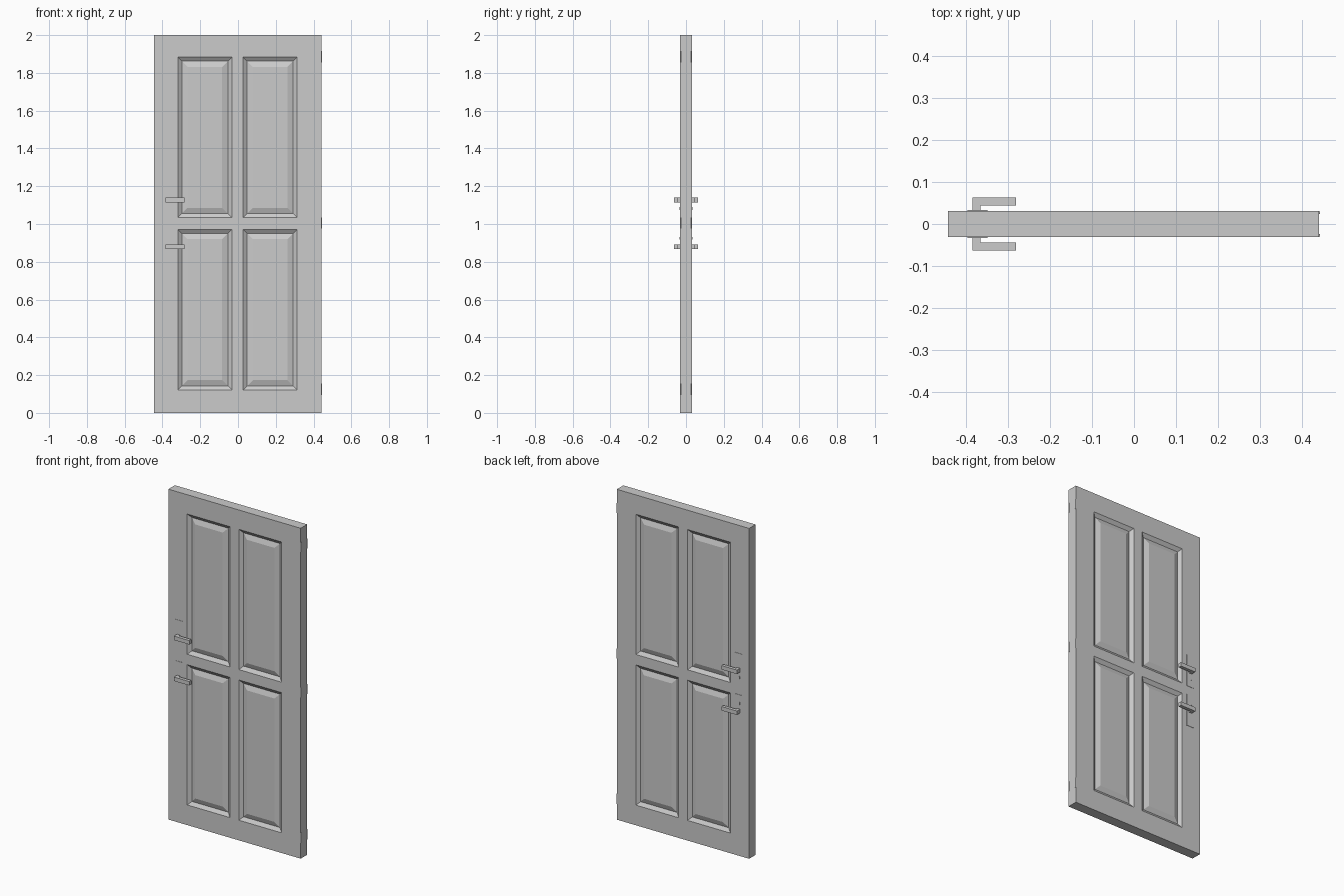
import bpy, bmesh

if "Cube" in bpy.data.objects:
    bpy.data.objects.remove(bpy.data.objects["Cube"])

CX, HALF_W, T = -0.0015, 0.443, 0.031   # slab centre, half width, half thickness


def make_object(name, bm):
    mesh = bpy.data.meshes.new(name)
    bmesh.ops.recalc_face_normals(bm, faces=bm.faces)
    bm.to_mesh(mesh)
    bm.free()
    ob = bpy.data.objects.new(name, mesh)
    bpy.context.collection.objects.link(ob)
    return ob


def mirror_y(ob):
    mod = ob.modifiers.new("Mirror", 'MIRROR')
    mod.use_axis = (False, True, False)
    mod.merge_threshold = 0.0002


def prism(name, profile, z0, z1):
    """Extrude an xy outline between two heights."""
    bm = bmesh.new()
    face = bm.faces.new([bm.verts.new((x, y, z0)) for x, y in profile])
    ext = bmesh.ops.extrude_face_region(bm, geom=[face])
    verts = [v for v in ext["geom"] if isinstance(v, bmesh.types.BMVert)]
    bmesh.ops.translate(bm, verts=verts, vec=(0, 0, z1 - z0))
    return make_object(name, bm)


def box(name, x0, x1, y0, y1, z0, z1):
    return prism(name, [(x0, y0), (x1, y0), (x1, y1), (x0, y1)], z0, z1)


# Door slab: front half with four moulded panels, mirrored to the back
bm = bmesh.new()
xs = [CX + d for d in (-HALF_W, -0.317, -0.031, 0.029, 0.315, HALF_W)]
zs = [0, 0.122, 0.971, 1.034, 1.883, 2]
grid = [[bm.verts.new((x, -T, z)) for z in zs] for x in xs]
panels = []
for i in range(5):
    for j in range(5):
        f = bm.faces.new((grid[i][j], grid[i + 1][j], grid[i + 1][j + 1], grid[i][j + 1]))
        if i in (1, 3) and j in (1, 3):
            panels.append(f)
rim = [e for e in bm.edges if e.is_boundary]
ext = bmesh.ops.extrude_edge_only(bm, edges=rim)
for v in ext["geom"]:
    if isinstance(v, bmesh.types.BMVert):
        v.co.y = 0
bm.normal_update()
# moulding slope, groove step, groove floor, raised field bevel
for width, depth in ((0.004, -0.003), (0.014, -0.010), (0.003, -0.002), (0.030, 0.011)):
    bmesh.ops.inset_individual(bm, faces=panels, thickness=width, depth=depth,
                               use_even_offset=True)
    bm.normal_update()
slab_mesh = bpy.data.meshes.new("door_slab")
bm.to_mesh(slab_mesh)
bm.free()
slab = bpy.data.objects.new("door_slab", slab_mesh)
bpy.context.collection.objects.link(slab)
mirror_y(slab)

# Handle sets: the lower one is the upper one flipped about mid-height
MID = 1.003
LEVER = [(-0.385, -T), (-0.385, -0.0635), (-0.282, -0.0635),
         (-0.282, -0.044), (-0.366, -0.044), (-0.366, -T)]
for tag, s in (("upper", 1), ("lower", -1)):
    def span(a, b):
        return sorted((MID + s * a, MID + s * b))
    mirror_y(box(tag + "_plate", -0.398, -0.350, -T - 0.002, -T + 0.002, *span(0.027, 0.223)))
    mirror_y(prism(tag + "_lever", LEVER, *span(0.112, 0.136)))
    mirror_y(box(tag + "_keyhole", -0.384, -0.378, -T - 0.0035, -T, *span(0.071, 0.086)))

# Hinge knuckles along both corners of the right edge
for n, z in enumerate((0.125, 1.005, 1.885)):
    bm = bmesh.new()
    bmesh.ops.create_cone(bm, cap_ends=True, segments=16, radius1=0.004, radius2=0.004, depth=0.06)
    bmesh.ops.translate(bm, verts=bm.verts, vec=(0.4405, -0.027, z))
    hinge = make_object("hinge_%d" % (n + 1), bm)
    mirror_y(hinge)
